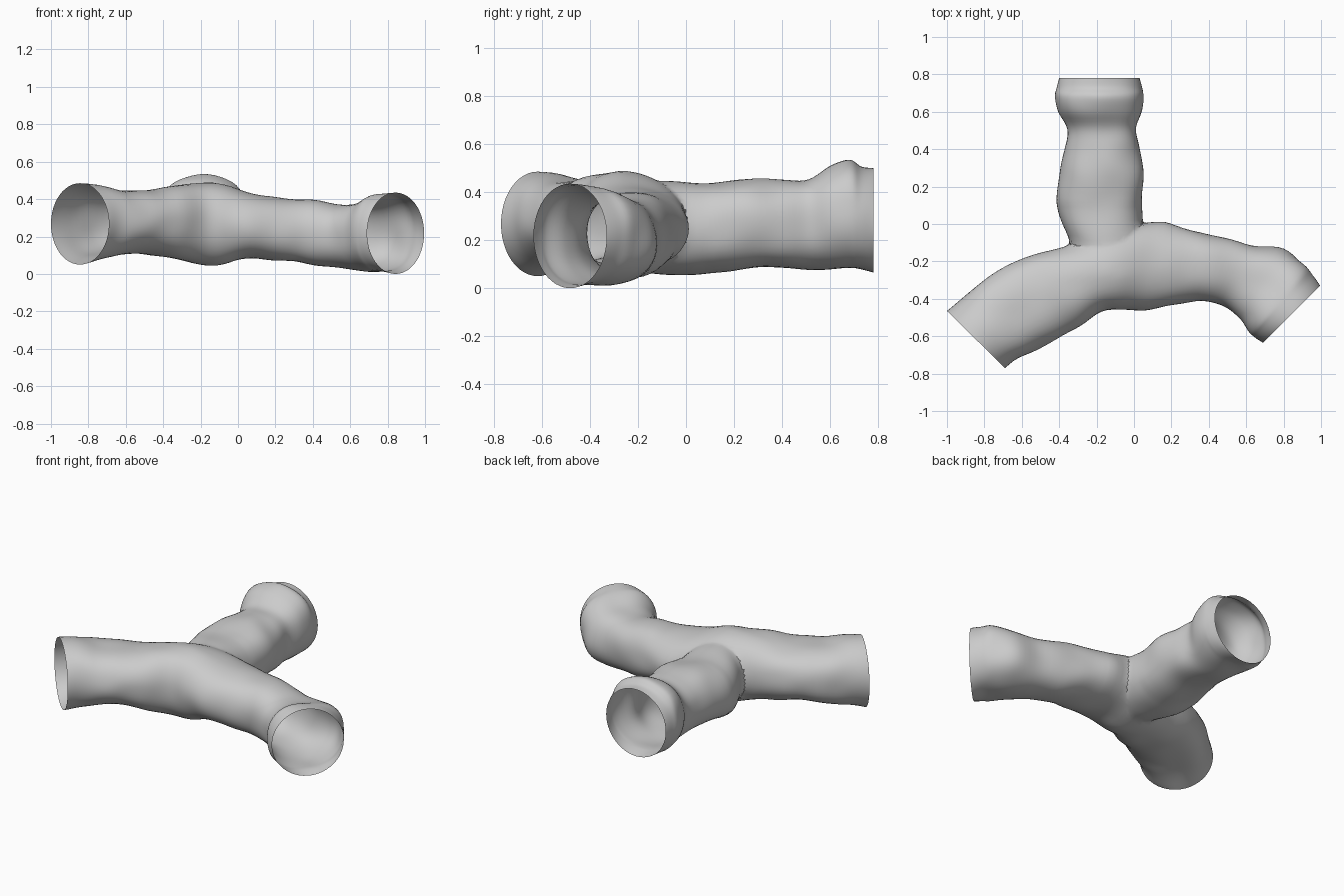
import bpy, bmesh, math
from mathutils import Vector, noise

if "Cube" in bpy.data.objects:
    bpy.data.objects.remove(bpy.data.objects["Cube"])

SIDES = 48


def spline(rows, steps=5):
    # Catmull-Rom interpolation through station rows
    out = []
    n = len(rows)
    for i in range(n - 1):
        p = [rows[max(i - 1, 0)], rows[i], rows[i + 1], rows[min(i + 2, n - 1)]]
        for s in range(steps):
            t = s / steps
            out.append([0.5 * (2 * b + (c - a) * t + (2 * a - 5 * b + 4 * c - d) * t * t
                               + (3 * b - a - 3 * c + d) * t ** 3)
                        for a, b, c, d in zip(*p)])
    out.append(list(rows[-1]))
    return out


def tunnel(name, rows, rough):
    # Each station: one plan edge (x, y), the other plan edge (x, y), floor z, roof z
    bm = bmesh.new()
    stations = spline(rows)
    rings = []
    for k, (x1, y1, x2, y2, lo, hi) in enumerate(stations):
        mid = Vector(((x1 + x2) / 2, (y1 + y2) / 2, (lo + hi) / 2))
        side = Vector(((x2 - x1) / 2, (y2 - y1) / 2, 0))
        up = Vector((0, 0, (hi - lo) / 2))
        fade = min(1, k / 8, (len(stations) - 1 - k) / 8)
        ring = []
        for j in range(SIDES):
            a = math.tau * j / SIDES
            d = side * math.cos(a) + up * math.sin(a)
            wob = noise.noise((mid + d) * 6) * rough * fade
            square = 1 + 0.05 * fade * math.sin(2 * a) ** 2
            ring.append(bm.verts.new(mid + d * (square + wob)))
        rings.append(ring)
    for r, q in zip(rings, rings[1:]):
        for j in range(SIDES):
            m = (j + 1) % SIDES
            bm.faces.new((r[j], r[m], q[m], q[j]))
    bm.faces.new(rings[0])
    bm.faces.new(rings[-1])
    bmesh.ops.recalc_face_normals(bm, faces=bm.faces)
    me = bpy.data.meshes.new(name)
    bm.to_mesh(me)
    bm.free()
    ob = bpy.data.objects.new(name, me)
    bpy.context.collection.objects.link(ob)
    return ob


# Bent passage running from the left mouth to the right mouth
main = tunnel("cave_tunnel", [
    (-1.0, -.465, -.69, -.77, .05, .485),
    (-.92, -.40, -.63, -.725, .075, .48),
    (-.79, -.285, -.54, -.675, .105, .45),
    (-.62, -.19, -.42, -.62, .11, .45),
    (-.44, -.14, -.29, -.55, .085, .465),
    (-.26, -.08, -.17, -.47, .055, .48),
    (-.08, -.03, -.07, -.455, .055, .475),
    (.09, .01, .06, -.455, .08, .425),
    (.27, -.02, .22, -.43, .07, .405),
    (.45, -.065, .36, -.41, .045, .395),
    (.63, -.11, .48, -.44, .03, .37),
    (.80, -.135, .56, -.51, .015, .385),
    (.91, -.21, .61, -.585, .012, .42),
    (.955, -.275, .645, -.61, .01, .43),
    (.995, -.33, .69, -.635, 0, .435)], .06)

# Straight passage running to the back mouth
branch = tunnel("back_branch", [
    (-.33, -.27, .02, -.27, .10, .42),
    (-.34, -.12, .04, -.12, .06, .445),
    (-.395, .02, .05, .02, .055, .435),
    (-.41, .14, .05, .14, .07, .44),
    (-.395, .28, .05, .28, .085, .458),
    (-.365, .41, .03, .41, .085, .452),
    (-.36, .51, .015, .51, .08, .455),
    (-.405, .60, .04, .60, .08, .51),
    (-.42, .68, .05, .68, .08, .53),
    (-.41, .73, .045, .73, .075, .505),
    (-.40, .78, .03, .78, .065, .50)], .06)

# Join the passages into one shell
mod = main.modifiers.new("join", 'BOOLEAN')
mod.operation = 'UNION'
mod.solver = 'EXACT'
mod.object = branch
bpy.context.view_layer.objects.active = main
main.select_set(True)
bpy.ops.object.modifier_apply(modifier=mod.name)
bpy.data.objects.remove(branch)

# Open the three mouths and soften the junction
bm = bmesh.new()
bm.from_mesh(main.data)
caps = [f for f in bm.faces if len(f.verts) > SIDES * 0.7]
bmesh.ops.delete(bm, geom=caps, context='FACES')
bmesh.ops.remove_doubles(bm, verts=bm.verts, dist=.002)
near = [v for v in bm.verts if abs(v.co.x + .17) < .3 and -.25 < v.co.y < .1]
for _ in range(4):
    bmesh.ops.smooth_vert(bm, verts=near, factor=.5,
                          use_axis_x=True, use_axis_y=True, use_axis_z=True)
bm.to_mesh(main.data)
bm.free()
bpy.ops.object.shade_smooth_by_angle(angle=math.radians(40))
